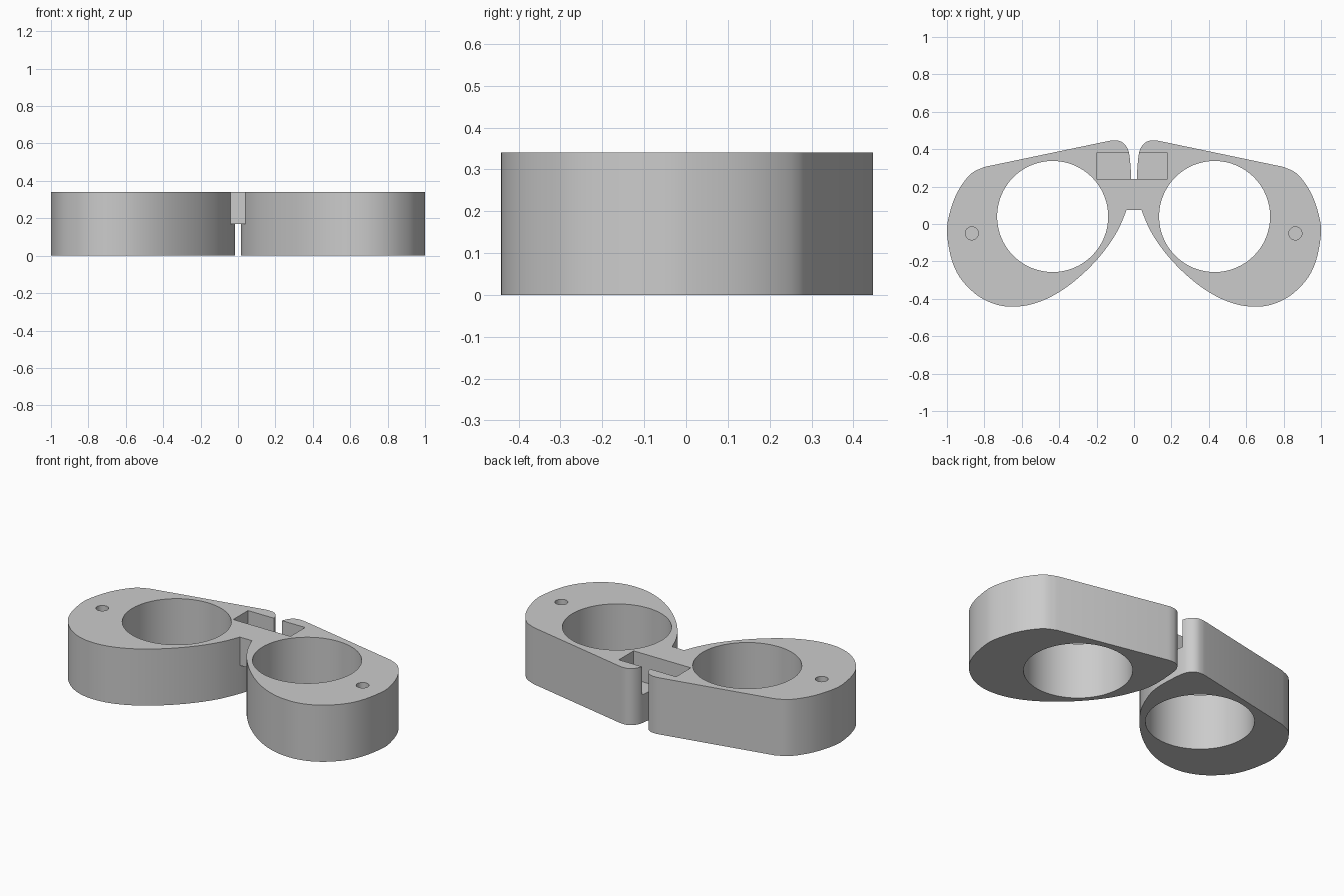
import bpy, bmesh, math
from mathutils import Vector

if "Cube" in bpy.data.objects:
    bpy.data.objects.remove(bpy.data.objects["Cube"], do_unlink=True)

HEIGHT, MID = 0.34, 0.17

grey = bpy.data.materials.new("light_grey")
grey.use_nodes = True
color = (0.6, 0.6, 0.6, 1)
grey.diffuse_color = color
grey.node_tree.nodes["Principled BSDF"].inputs["Base Color"].default_value = color


def smooth_path(points, steps=4):
    """Catmull-Rom samples through an open list of points."""
    pts = [Vector(p) for p in points]
    pts = [2 * pts[0] - pts[1]] + pts + [2 * pts[-1] - pts[-2]]
    out = []
    for a, b, c, d in zip(pts, pts[1:], pts[2:], pts[3:]):
        for i in range(steps):
            t = i / steps
            out.append(0.5 * (2 * b + (c - a) * t + (2 * a - 5 * b + 4 * c - d) * t * t
                              + (3 * b - a - 3 * c + d) * t ** 3))
    return out + [pts[-2]]


def prism(name, outline, z0, z1):
    """Extrude a flat outline between two heights."""
    bm = bmesh.new()
    face = bm.faces.new([bm.verts.new((p[0], p[1], z0)) for p in outline])
    top = bmesh.ops.extrude_face_region(bm, geom=[face])["geom"]
    moved = [v for v in top if isinstance(v, bmesh.types.BMVert)]
    bmesh.ops.translate(bm, verts=moved, vec=(0, 0, z1 - z0))
    bmesh.ops.recalc_face_normals(bm, faces=bm.faces)
    mesh = bpy.data.meshes.new(name)
    bm.to_mesh(mesh)
    bm.free()
    mesh.materials.append(grey)
    obj = bpy.data.objects.new(name, mesh)
    bpy.context.collection.objects.link(obj)
    return obj


def rectangle(x0, x1, y0, y1):
    return [(x0, y0), (x1, y0), (x1, y1), (x0, y1)]


def circle(x, y, r, n):
    return [(x + r * math.cos(math.tau * i / n), y + r * math.sin(math.tau * i / n))
            for i in range(n)]


def combine(target, tool, operation):
    mod = target.modifiers.new(operation, "BOOLEAN")
    mod.operation, mod.solver, mod.object = operation, "EXACT", tool
    bpy.context.view_layer.objects.active = target
    bpy.ops.object.modifier_apply(modifier=mod.name)
    bpy.data.objects.remove(tool, do_unlink=True)


# Lobe outline: round outer sweep, then the inner side and rounded back tip
outline = smooth_path([
    (0.80, 0.305), (0.87, 0.27), (0.93, 0.195), (0.97, 0.11), (0.998, 0.0),
    (0.997, -0.08), (0.975, -0.19), (0.935, -0.28), (0.87, -0.355), (0.80, -0.405),
    (0.72, -0.435), (0.64, -0.442), (0.55, -0.43), (0.45, -0.392), (0.35, -0.33),
    (0.25, -0.245), (0.16, -0.145), (0.09, -0.04), (0.04, 0.075), (0.02, 0.15),
    (0.015, 0.24), (0.025, 0.37), (0.045, 0.42), (0.075, 0.443), (0.11, 0.447),
    (0.14, 0.443)])

# Two lobes joined by the raised bridge
body = prism("paired_ring_body", outline, 0, HEIGHT)
combine(body, prism("mirrored_lobe", [(-p.x, p.y) for p in outline], 0, HEIGHT), "UNION")
combine(body, prism("bridge", rectangle(-0.045, 0.045, 0.075, 0.24), MID, HEIGHT), "UNION")

# Rectangular pocket across the gap behind the bridge
combine(body, prism("pocket", rectangle(-0.2, 0.18, 0.24, 0.38), MID, HEIGHT + 0.1),
        "DIFFERENCE")

# Large through holes and small blind holes
for side in (-1, 1):
    bore = circle(side * 0.433 - 0.002, 0.04, 0.297, 64)
    combine(body, prism("bore", bore, -0.1, HEIGHT + 0.1), "DIFFERENCE")
    pin = circle(side * 0.865 - 0.002, -0.05, 0.035, 32)
    combine(body, prism("pin_hole", pin, MID, HEIGHT + 0.1), "DIFFERENCE")

# Smooth curved walls, keep the rims sharp
bpy.ops.object.select_all(action="DESELECT")
body.select_set(True)
bpy.context.view_layer.objects.active = body
bpy.ops.object.shade_smooth_by_angle(angle=math.radians(30))
